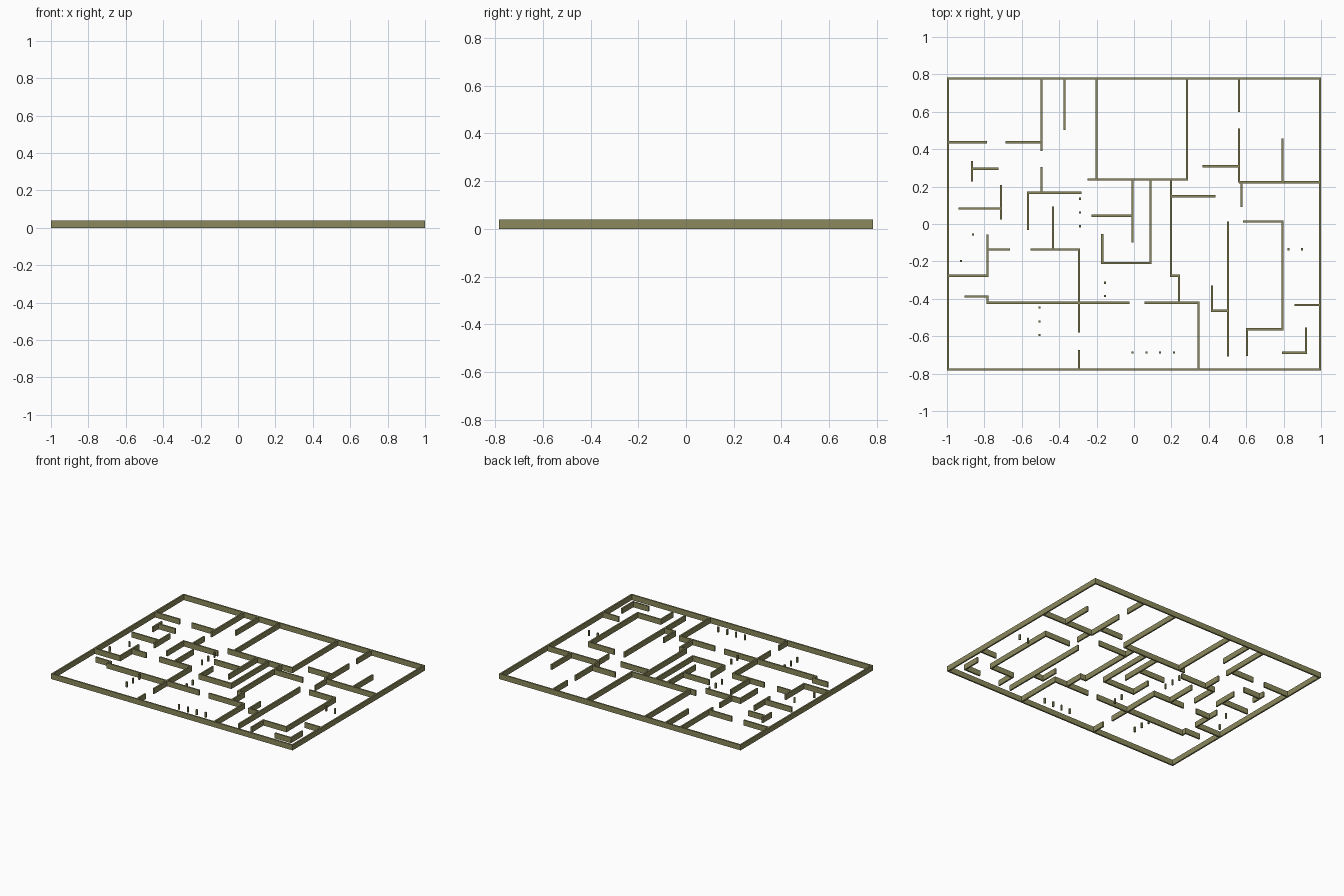
import bpy, bmesh

T = 0.0115          # wall thickness
H = 0.04            # wall height
X, Y = 1 - T / 2, 0.783 - T / 2   # outer wall centre lines

mat = bpy.data.materials.new("olive_wall")
mat.diffuse_color = (0.262, 0.254, 0.109, 1)


def box(bm, x0, x1, y0, y1):
    v = [bm.verts.new((x, y, z)) for z in (0, H)
         for x, y in ((x0, y0), (x1, y0), (x1, y1), (x0, y1))]
    for f in ((3, 2, 1, 0), (4, 5, 6, 7), (0, 1, 5, 4),
              (1, 2, 6, 5), (2, 3, 7, 6), (3, 0, 4, 7)):
        bm.faces.new([v[i] for i in f])


def finish(name, bm):
    me = bpy.data.meshes.new(name)
    bm.to_mesh(me)
    bm.free()
    me.materials.append(mat)
    bpy.context.collection.objects.link(bpy.data.objects.new(name, me))


def wall(name, *runs):
    """Each run is a chain of axis-aligned points; corners are squared off."""
    bm = bmesh.new()
    h = T / 2
    for pts in runs:
        n = len(pts) - 1
        closed = pts[0] == pts[-1]
        for i in range(n):
            (ax, ay), (bx, by) = pts[i], pts[i + 1]
            ea = h if i > 0 or closed else 0
            # later segments start at the corner's inner side
            if i > 0:
                ea = -h
            eb = h if i < n - 1 or closed else 0
            if closed and i == n - 1:
                eb = -h
            if ay == by:
                s = 1 if bx > ax else -1
                x = sorted((ax - s * ea, bx + s * eb))
                box(bm, x[0], x[1], ay - h, ay + h)
            else:
                s = 1 if by > ay else -1
                y = sorted((ay - s * ea, by + s * eb))
                box(bm, ax - h, ax + h, y[0], y[1])
    finish(name, bm)


def posts(name, x, y, dx, dy, count):
    bm = bmesh.new()
    r = 0.0055
    for i in range(count):
        cx, cy = x + dx * i, y + dy * i
        box(bm, cx - r, cx + r, cy - r, cy + r)
    finish(name, bm)


# outer boundary
wall("outer_wall", [(-X, -Y), (X, -Y), (X, Y), (-X, Y), (-X, -Y)])

# back rooms
wall("back_left_room", [(-X, 0.437), (-0.787, 0.437)],
     [(-0.687, 0.437), (-0.495, 0.437)], [(-0.495, Y), (-0.495, 0.39)])
wall("back_stub", [(-0.372, Y), (-0.372, 0.503)])
wall("back_middle_room", [(-0.2, Y), (-0.2, 0.237)],
     [(-0.249, 0.237), (0.283, 0.237), (0.283, Y)])
wall("back_right_room", [(0.561, Y), (0.561, 0.6)],
     [(0.561, 0.51), (0.561, 0.223)], [(0.561, 0.223), (X, 0.223)],
     [(0.794, 0.458), (0.794, 0.223)], [(0.366, 0.309), (0.561, 0.309)],
     [(0.575, 0.223), (0.575, 0.09)])

# left side partitions
wall("left_tee_wall", [(-0.867, 0.337), (-0.867, 0.228)],
     [(-0.867, 0.295), (-0.725, 0.295)])
wall("left_corner_wall", [(-0.711, 0.209), (-0.711, 0.024)],
     [(-0.937, 0.082), (-0.711, 0.082)])
wall("left_inner_wall", [(-0.281, 0.167), (-0.567, 0.167), (-0.567, -0.033)],
     [(-0.495, 0.306), (-0.495, 0.167)])
wall("left_closet", [(-X, -0.277), (-0.783, -0.277), (-0.783, -0.057)],
     [(-0.783, -0.136), (-0.662, -0.136)])
wall("left_hall_wall", [(-0.553, -0.136), (-0.294, -0.136), (-0.294, -0.58)],
     [(-0.434, 0.094), (-0.434, -0.136)], [(-0.294, -0.675), (-0.294, -Y)])

# front rooms
wall("front_hall_wall",
     [(-0.906, -0.387), (-0.783, -0.387), (-0.783, -0.421), (-0.025, -0.421)])
wall("front_room_wall", [(0.056, -0.421), (0.345, -0.421), (0.345, -Y)])

# central core
wall("core_wall",
     [(-0.17, -0.053), (-0.17, -0.208), (0.089, -0.208), (0.089, 0.237)],
     [(-0.008, 0.237), (-0.008, -0.1)], [(-0.227, 0.044), (-0.008, 0.044)])
wall("core_side_wall",
     [(0.197, 0.237), (0.197, -0.277), (0.241, -0.277), (0.241, -0.421)],
     [(0.197, 0.148), (0.436, 0.148)])

# right side partitions
wall("right_long_wall", [(0.503, 0.014), (0.503, -0.708)],
     [(0.417, -0.33), (0.417, -0.464), (0.503, -0.464)])
wall("right_room",
     [(0.582, 0.013), (0.794, 0.013), (0.794, -0.563), (0.604, -0.563), (0.604, -0.706)])
wall("right_corner_wall", [(0.92, -0.553), (0.92, -0.688), (0.79, -0.688)])
wall("right_stub", [(0.858, -0.434), (X, -0.434)])

# free-standing posts
posts("inner_posts", -0.289, 0.135, 0, -0.0735, 3)
posts("closet_post", -0.861, -0.055, 0, 0, 1)
posts("entry_post", -0.925, -0.197, 0, 0, 1)
posts("core_posts", -0.155, -0.314, 0, -0.072, 2)
posts("front_left_posts", -0.505, -0.447, 0, -0.0735, 3)
posts("front_posts", -0.007, -0.687, 0.0735, 0, 4)
posts("right_posts", 0.826, -0.135, 0.0725, 0, 2)
